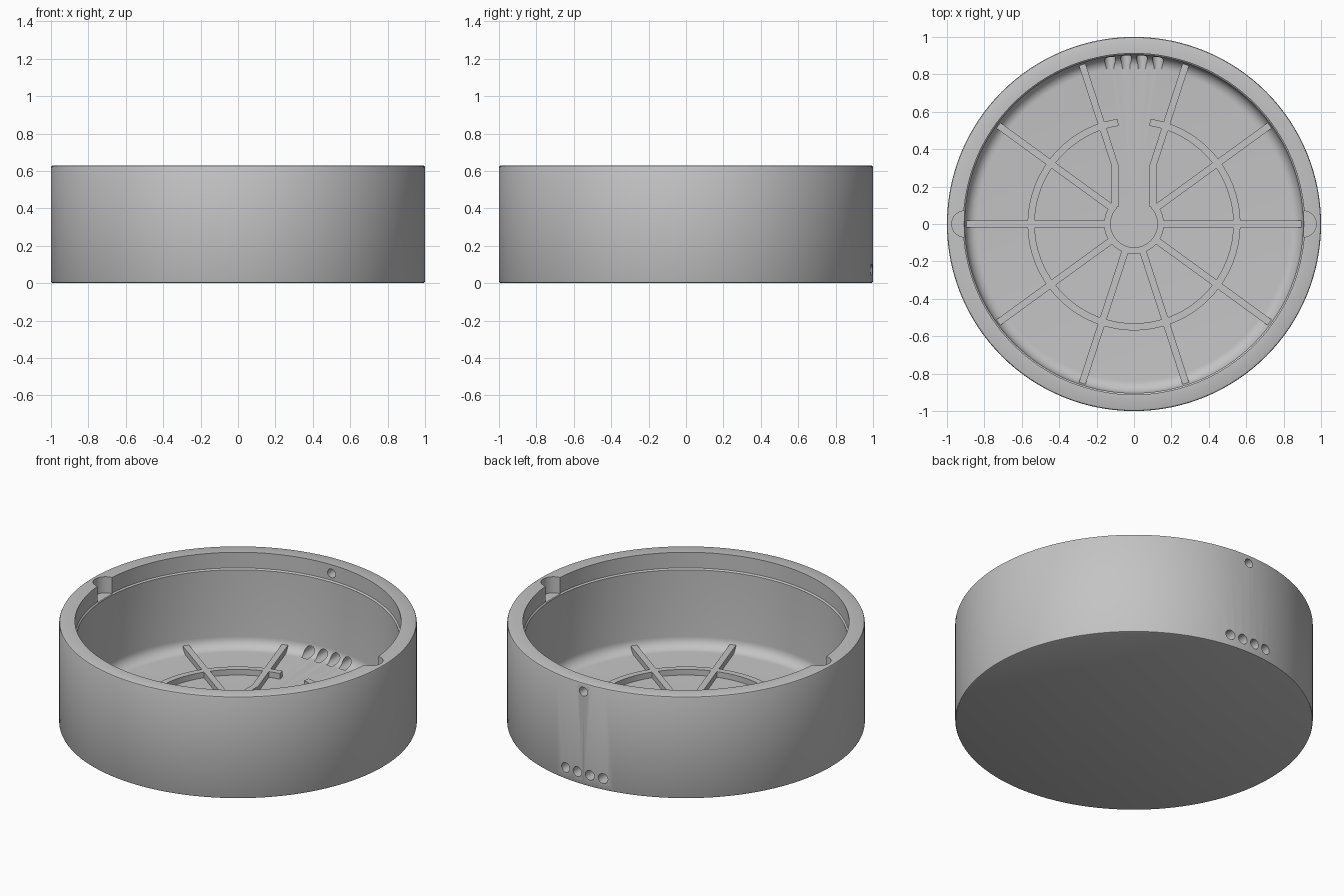
import bpy, bmesh, math
from mathutils import Vector, Matrix

cube = bpy.data.objects.get("Cube")
if cube:
    bpy.data.objects.remove(cube)

grey = bpy.data.materials.new("plain grey")
grey.use_nodes = True
grey.diffuse_color = (0.55, 0.55, 0.55, 1)
grey.node_tree.nodes["Principled BSDF"].inputs["Base Color"].default_value = (0.55, 0.55, 0.55, 1)

HEIGHT, WALL, LIP, LEDGE = 0.63, 0.904, 0.912, 0.53
FLOOR, FILLET, RIB_TOP = 0.05, 0.065, 0.085


def make_object(name, bm):
    bmesh.ops.recalc_face_normals(bm, faces=bm.faces)
    mesh = bpy.data.meshes.new(name)
    bm.to_mesh(mesh)
    bm.free()
    mesh.materials.append(grey)
    obj = bpy.data.objects.new(name, mesh)
    bpy.context.collection.objects.link(obj)
    return obj


def activate(obj):
    bpy.ops.object.select_all(action='DESELECT')
    obj.select_set(True)
    bpy.context.view_layer.objects.active = obj


def combine(obj, tools, operation):
    """Apply each tool to obj, then discard the tool."""
    activate(obj)
    for tool in tools:
        mod = obj.modifiers.new(tool.name, 'BOOLEAN')
        mod.operation, mod.solver, mod.object = operation, 'EXACT', tool
        bpy.ops.object.modifier_apply(modifier=mod.name)
        bpy.data.objects.remove(tool)


def polar(radius, degrees):
    a = math.radians(degrees)
    return Vector((radius * math.cos(a), radius * math.sin(a)))


def arc(radius, start, end, steps):
    return [polar(radius, start + (end - start) * i / steps) for i in range(steps + 1)]


def strip(name, path, width):
    """Raised bar of constant width following a flat path, with mitred bends."""
    sides = [[], []]
    for i, p in enumerate(path):
        before = (p - path[i - 1]).normalized() if i else None
        after = (path[i + 1] - p).normalized() if i + 1 < len(path) else None
        d = ((before or after) + (after or before)).normalized()
        offset = Vector((-d.y, d.x)) * width / 2 / d.dot(after or before)
        sides[0].append(p + offset)
        sides[1].append(p - offset)
    bm = bmesh.new()
    rows = [[bm.verts.new((*p, FLOOR - 0.02)) for p in side] for side in sides]
    for i in range(len(path) - 1):
        bm.faces.new((rows[0][i], rows[0][i + 1], rows[1][i + 1], rows[1][i]))
    top = bmesh.ops.extrude_face_region(bm, geom=bm.faces[:])["geom"]
    bmesh.ops.translate(bm, vec=(0, 0, RIB_TOP - FLOOR + 0.02),
                        verts=[v for v in top if isinstance(v, bmesh.types.BMVert)])
    return make_object(name, bm)


def cylinder(name, radius, depth, location, along_y=False):
    bm = bmesh.new()
    turn = Matrix.Rotation(math.pi / 2 if along_y else 0, 4, 'X')
    bmesh.ops.create_cone(bm, cap_ends=True, segments=32, radius1=radius, radius2=radius,
                          depth=depth, matrix=Matrix.Translation(location) @ turn)
    return make_object(name, bm)


# Round bowl: revolved section with softened edges, lip ledge and floor fillet
fillet = [(WALL - FILLET + FILLET * math.cos(a), FLOOR + FILLET - FILLET * math.sin(a))
          for a in (math.pi / 2 * i / 8 for i in range(9))]
section = [(0, 0), (0.99, 0), (0.997, 0.003), (1, 0.01),
           (1, HEIGHT - 0.01), (0.997, HEIGHT - 0.003), (0.99, HEIGHT),
           (LIP, HEIGHT), (LIP, LEDGE + 0.004), (WALL, LEDGE - 0.004)] + fillet + [(0, FLOOR)]
bm = bmesh.new()
verts = [bm.verts.new((r, 0, z)) for r, z in section]
edges = [bm.edges.new(pair) for pair in zip(verts, verts[1:])]
bmesh.ops.spin(bm, geom=verts + edges, cent=(0, 0, 0), axis=(0, 0, 1),
               angle=math.tau, steps=128, use_duplicate=False)
bmesh.ops.remove_doubles(bm, verts=bm.verts[:], dist=0.0001)
bowl = make_object("bowl", bm)

# Finger notches in the rim and drilled holes through the back wall
cutters = [cylinder("notch", 0.07, 0.2, (side * 0.905, 0, LEDGE + 0.1)) for side in (-1, 1)]
cutters.append(cylinder("upper_hole", 0.027, 0.3, (0, 0.95, 0.577), True))
cutters += [cylinder("lower_hole", 0.03, 0.24, (0.085 * (i - 1.5), 0.95, 0.072), True)
            for i in range(4)]
combine(bowl, cutters, 'DIFFERENCE')

# Floor ribs: open hub, open ring, straight spokes and two bent spokes forming a channel
ribs = strip("floor_ribs", arc(0.1425, 136, 404, 48), 0.035)
bars = [strip("ring", arc(0.55, 98.9, 441.1, 96), 0.038)]
for i in range(10):
    if i not in (2, 3):
        bars.append(strip("spoke", [polar(0.145, 36 * i), polar(0.897, 36 * i)], 0.037))
for side in (-1, 1):
    path = [Vector((side * 0.1025, 0.09)), Vector((side * 0.1025, 0.315)),
            polar(0.897, 90 - 18 * side)]
    bars.append(strip("bent_spoke", path, 0.037))
combine(ribs, bars, 'UNION')

for obj in (bowl, ribs):
    activate(obj)
    bpy.ops.object.shade_smooth_by_angle(angle=math.radians(30))
